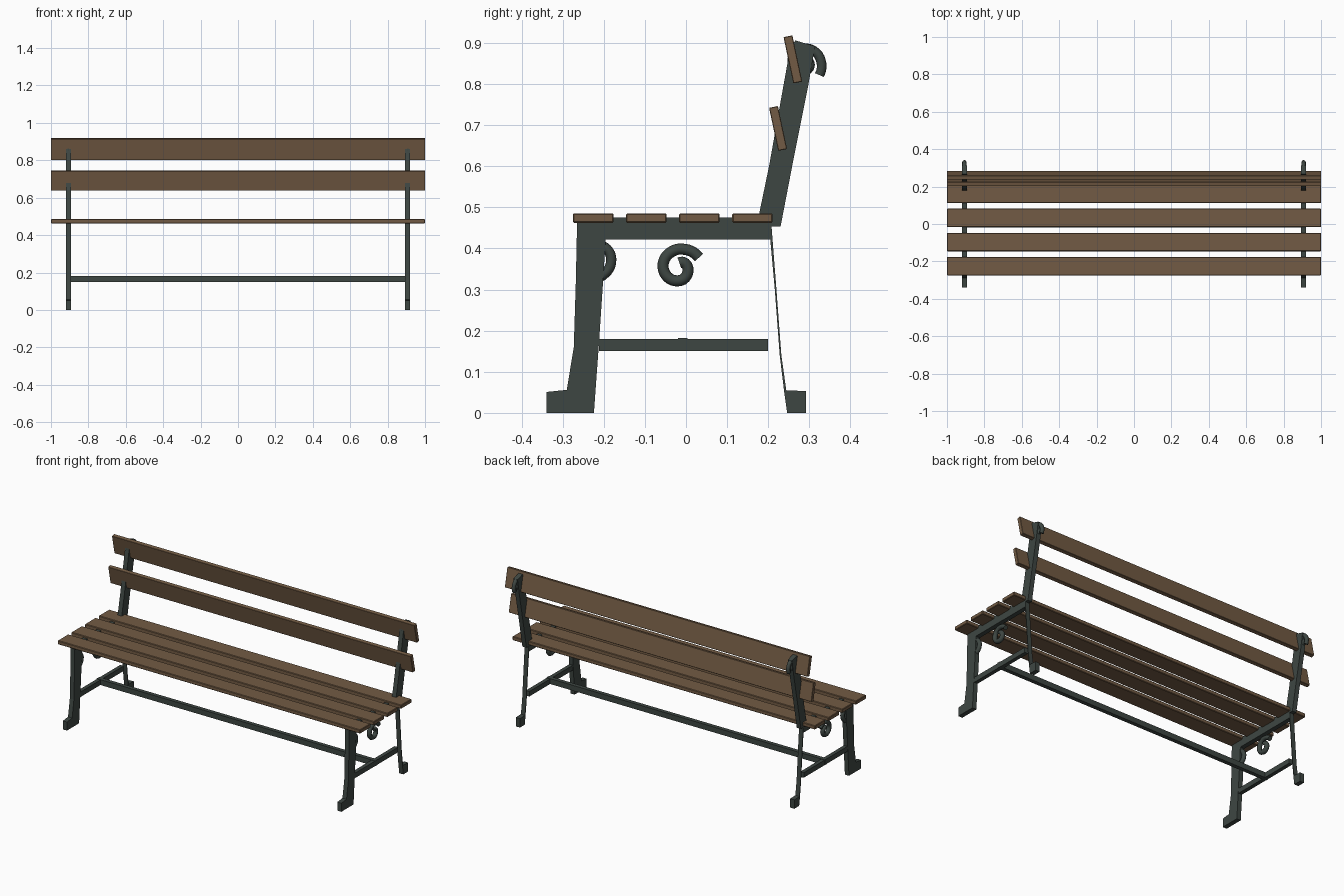
import bpy, bmesh, math
from mathutils import Matrix

if "Cube" in bpy.data.objects:
    bpy.data.objects.remove(bpy.data.objects["Cube"])

X = 0.907      # side frame position
W = 0.027      # side frame thickness


def material(name, color):
    m = bpy.data.materials.new(name)
    m.diffuse_color = color
    m.use_nodes = True
    m.node_tree.nodes["Principled BSDF"].inputs["Base Color"].default_value = m.diffuse_color
    return m


WOOD = material("wood", (0.17, 0.105, 0.058, 1))
IRON = material("iron", (0.048, 0.062, 0.055, 1))


def finish(name, bm, mat):
    bmesh.ops.recalc_face_normals(bm, faces=bm.faces)
    me = bpy.data.meshes.new(name)
    bm.to_mesh(me)
    bm.free()
    me.materials.append(mat)
    ob = bpy.data.objects.new(name, me)
    bpy.context.collection.objects.link(ob)
    return ob


def box(name, center, size, mat, tilt=0, bevel=0):
    bm = bmesh.new()
    bmesh.ops.create_cube(bm, size=1)
    bmesh.ops.scale(bm, vec=size, verts=bm.verts)
    if bevel:
        bmesh.ops.bevel(bm, geom=bm.edges[:], offset=bevel, segments=1, affect='EDGES')
    bm.transform(Matrix.Translation(center) @ Matrix.Rotation(tilt, 4, 'X'))
    return finish(name, bm, mat)


def plate(name, x, pts, width=W):
    # side profile in (y, z), extruded along x
    bm = bmesh.new()
    f = bm.faces.new([bm.verts.new((x - width / 2, y, z)) for y, z in pts])
    r = bmesh.ops.extrude_face_region(bm, geom=[f])
    verts = [v for v in r["geom"] if isinstance(v, bmesh.types.BMVert)]
    bmesh.ops.translate(bm, vec=(width, 0, 0), verts=verts)
    return finish(name, bm, IRON)


RADII = [.056, .045, .039, .0365, .0355, .0355, .034, .027, .0195, .010]


def scroll(name, x, y, z, start, scale):
    # wrought spiral made from a bevelled curve
    cu = bpy.data.curves.new(name, 'CURVE')
    cu.dimensions = '3D'
    cu.bevel_depth = 0.0135 * scale
    cu.bevel_resolution = 2
    cu.use_fill_caps = True
    sp = cu.splines.new('POLY')
    n = (len(RADII) - 1) * 4
    sp.points.add(n)
    for i in range(n + 1):
        k = min(i // 4, len(RADII) - 2)
        t = i / 4 - k
        r = scale * (RADII[k] * (1 - t) + RADII[k + 1] * t)
        a = math.radians(start + i * 45 / 4)
        sp.points[i].co = (x, y + r * math.cos(a), z + r * math.sin(a), 1)
    cu.materials.append(IRON)
    ob = bpy.data.objects.new(name, cu)
    bpy.context.collection.objects.link(ob)
    bpy.ops.object.select_all(action='DESELECT')
    ob.select_set(True)
    bpy.context.view_layer.objects.active = ob
    bpy.ops.object.convert(target='MESH')
    bpy.ops.object.shade_smooth_by_angle(angle=math.radians(50))


# seat slats
for i in range(4):
    box(f"seat_slat_{i + 1}", (0, -0.2255 + i * 0.129, 0.474), (2, 0.099, 0.023), WOOD, bevel=0.003)

# backrest slats
box("lower_back_slat", (0, 0.224, 0.692), (2, 0.022, 0.107), WOOD, math.radians(12), 0.0015)
box("upper_back_slat", (0, 0.260, 0.860), (2, 0.022, 0.115), WOOD, math.radians(12), 0.0015)

# cast iron side frames
for side, x in (("left", -X), ("right", X)):
    plate(f"front_leg_{side}", x, [
        (-.265, .462), (-.268, .32), (-.273, .16), (-.290, .056), (-.339, .051),
        (-.339, 0), (-.224, 0), (-.211, .18), (-.203, .30), (-.195, .43), (-.195, .462)])
    plate(f"seat_rail_{side}", x, [
        (-.265, .422), (.205, .422), (.205, .475), (-.265, .475)])
    plate(f"back_post_{side}", x, [
        (.176, .475), (.202, .60), (.227, .74), (.253, .885), (.266, .906),
        (.314, .892), (.298, .80), (.264, .63), (.230, .453), (.200, .453)])
    plate(f"back_leg_{side}", x, [
        (.202, .455), (.216, .30), (.228, .14), (.239, .05), (.246, 0),
        (.292, 0), (.292, .053), (.244, .055), (.232, .14), (.220, .30), (.208, .455)])
    box(f"side_stretcher_{side}", (x, -.006, .165), (0.023, .412, .03), IRON)
    scroll(f"seat_scroll_{side}", x, -.020, .356, 23, 1.0)
    scroll(f"leg_scroll_{side}", x, -.217, .376, 255, 0.92)
    scroll(f"top_scroll_{side}", x, .289, .855, -43, 0.87)

# long stretcher between the frames
box("long_stretcher", (0, -.008, .166), (2 * X + 0.026, .024, .032), IRON)
